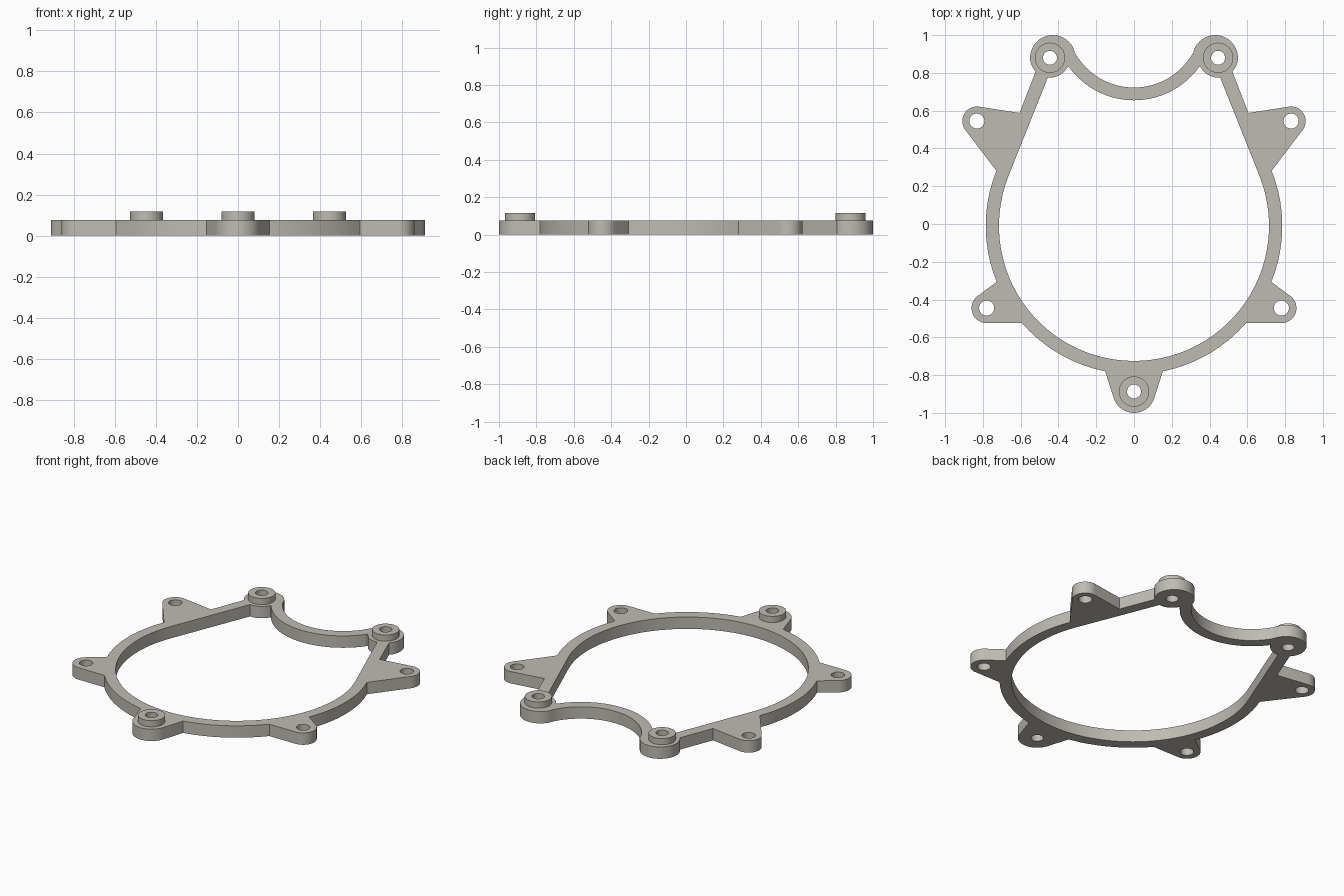
import bpy, bmesh, math
from math import cos, sin, radians, degrees, atan2, acos, hypot

if "Cube" in bpy.data.objects:
    bpy.data.objects.remove(bpy.data.objects["Cube"])

PLATE_H, BOSS_H = 0.077, 0.117
RING = (0.0, -0.01)
R_IN, R_OUT = 0.715, 0.785
STRAP = 21.8                      # angle where the ring runs into the straight straps

metal = bpy.data.materials.new("warm_grey")
metal.diffuse_color = (0.52, 0.50, 0.45, 1)
metal.use_nodes = True
metal.node_tree.nodes["Principled BSDF"].inputs["Base Color"].default_value = metal.diffuse_color


def arc(c, r, a0, a1, step=4):
    n = max(2, round(abs(a1 - a0) / step))
    return [(c[0] + r * cos(radians(a0 + (a1 - a0) * i / n)),
             c[1] + r * sin(radians(a0 + (a1 - a0) * i / n))) for i in range(n + 1)]


def circle(c, r):
    return arc(c, r, 0, 360, 9)[:-1]


def tangent(p, c, r, side):
    """Angle on the circle where a line from p touches it."""
    dx, dy = p[0] - c[0], p[1] - c[1]
    return degrees(atan2(dy, dx) + side * acos(min(1, r / hypot(dx, dy))))


def ear(p0, c, r, p1):
    """Rounded lug joined to p0 and p1 by tangent lines, counterclockwise."""
    a0, a1 = tangent(p0, c, r, 1), tangent(p1, c, r, -1)
    while a1 < a0:
        a1 += 360
    while a1 - a0 > 360:
        a1 -= 360
    return [p0] + arc(c, r, a0, a1, 8) + [p1]


def on_ring(angle):
    return arc(RING, R_OUT, angle, angle + 1)[0]


def mirrored(half):
    """Close a right-hand half, running bottom to top, across x = 0."""
    return half + [(-x, y) for x, y in reversed(half) if x > 1e-4]


def extrude_profile(name, loops, z0, z1):
    cu = bpy.data.curves.new(name, 'CURVE')
    cu.dimensions = '2D'
    cu.fill_mode = 'BOTH'
    cu.extrude = (z1 - z0) / 2
    for loop in loops:
        sp = cu.splines.new('POLY')
        sp.points.add(len(loop) - 1)
        for pt, (x, y) in zip(sp.points, loop):
            pt.co = (x, y, 0, 1)
        sp.use_cyclic_u = True
    ob = bpy.data.objects.new(name, cu)
    bpy.context.collection.objects.link(ob)
    bpy.ops.object.select_all(action='DESELECT')
    ob.select_set(True)
    bpy.context.view_layer.objects.active = ob
    bpy.ops.object.convert(target='MESH')
    ob = bpy.context.object
    ob.name = name
    bm = bmesh.new()
    bm.from_mesh(ob.data)
    bmesh.ops.remove_doubles(bm, verts=bm.verts, dist=1e-5)
    bmesh.ops.translate(bm, verts=bm.verts, vec=(0, 0, (z0 + z1) / 2))
    bmesh.ops.recalc_face_normals(bm, faces=bm.faces)
    bm.to_mesh(ob.data)
    bm.free()
    ob.data.materials.clear()
    ob.data.materials.append(metal)
    bpy.ops.object.shade_smooth_by_angle(angle=radians(30))
    return ob


# Mounting points
foot = (0.0, -0.887)
low_ear, high_ear = (0.78, -0.445), (0.832, 0.545)
top_lug = (0.445, 0.88)
notch = (0.0, 1.08)

# Outer outline, right half from the foot up to the notch
a_foot, a_low0, a_low1 = -78.8, -41.0, -22.2
foot_end = tangent(on_ring(a_foot), foot, 0.113, -1)
foot_end = (foot_end + 180) % 360 - 180
outer = arc(foot, 0.113, -90, foot_end, 8)
outer += arc(RING, R_OUT, a_foot, a_low0)
outer += ear(on_ring(a_low0), low_ear, 0.08, on_ring(a_low1))
outer += arc(RING, R_OUT, a_low1, STRAP)[1:-1]
outer += ear(on_ring(STRAP), high_ear, 0.077, (0.606, 0.588))
outer += arc(top_lug, 0.105, -44, 0, 8)
outer += arc((0.43, 0.88), 0.12, 0, 156, 8)[1:]
outer += arc(notch, 0.3576, -24.3, -90)[1:]

# Inner opening, right half
inner = arc(RING, R_IN, -90, STRAP)
inner += arc(top_lug, 0.105, -84, -154, 8)
inner += arc(notch, 0.425, -35.6, -90)

# Flat frame with through holes
holes = []
for s in (-1, 1):
    holes += [circle((s * low_ear[0], low_ear[1]), 0.04),
              circle((s * high_ear[0], high_ear[1]), 0.04),
              circle((s * top_lug[0], top_lug[1]), 0.037)]
holes.append(circle(foot, 0.037))
extrude_profile("frame", [mirrored(outer), mirrored(inner)] + holes, 0, PLATE_H)

# Raised collars around three of the holes
for name, c in (("foot_collar", foot), ("right_collar", top_lug),
                ("left_collar", (-top_lug[0], top_lug[1]))):
    extrude_profile(name, [circle(c, 0.08), circle(c, 0.037)], PLATE_H, BOSS_H)
